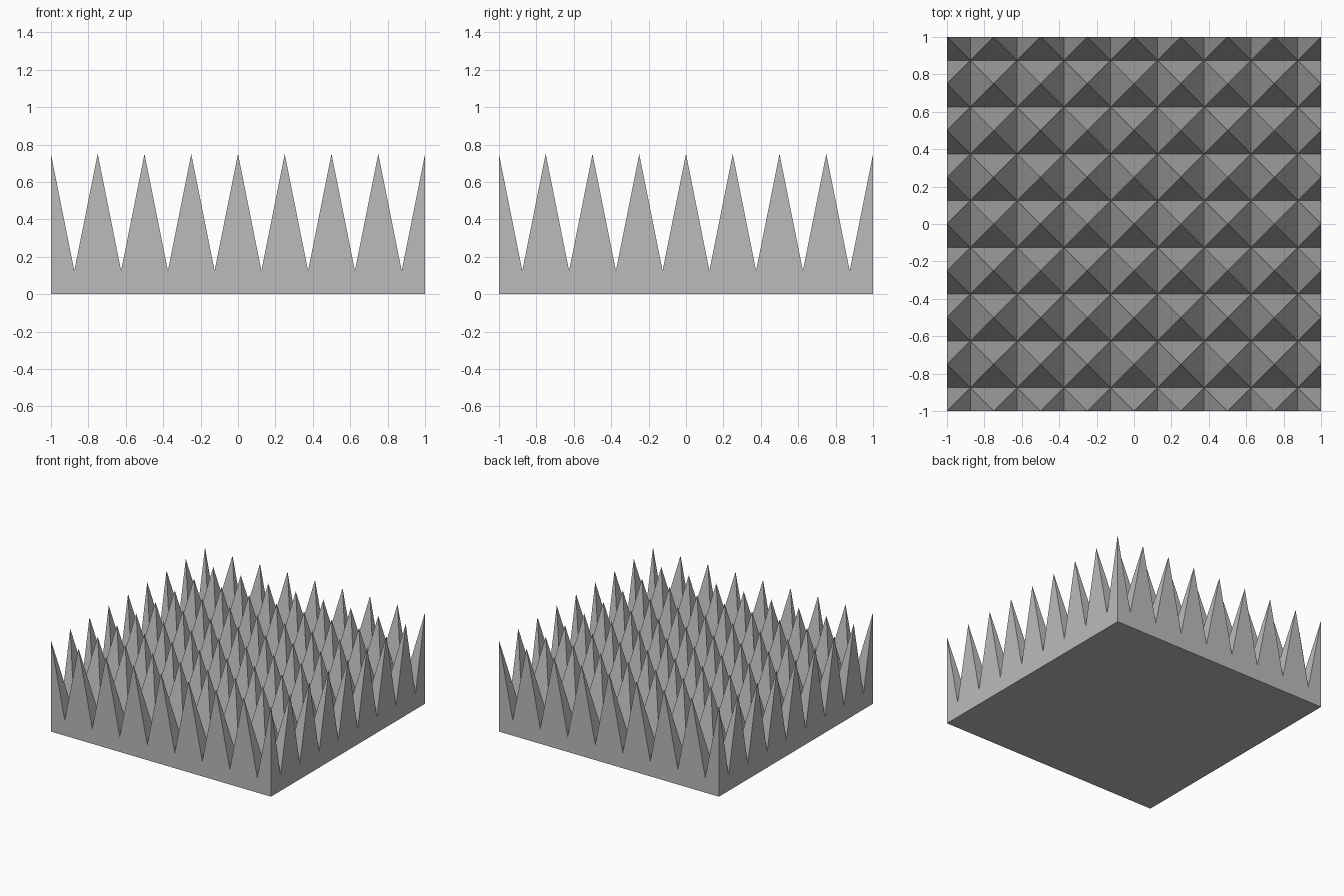
import bpy
import bmesh

SPIKES = 8        # pyramid pitches per side
VALLEY = 0.125    # slab thickness under the grooves
PEAK = 0.75       # height of the tips

cube = bpy.data.objects.get("Cube")
if cube:
    bpy.data.objects.remove(cube, do_unlink=True)

# Foam colour
foam = bpy.data.materials.new("grey foam")
foam.use_nodes = True
grey = (0.5, 0.5, 0.5, 1)
foam.diffuse_color = grey
foam.node_tree.nodes["Principled BSDF"].inputs["Base Color"].default_value = grey

# Height field: every second grid point in both directions is a tip
bm = bmesh.new()
cells = SPIKES * 2
bmesh.ops.create_grid(bm, x_segments=cells, y_segments=cells, size=1)


def is_tip(co):
    return all(round((c + 1) * SPIKES) % 2 == 0 for c in co.xy)


tips = [v for v in bm.verts if is_tip(v.co)]
for v in bm.verts:
    v.co.z = VALLEY
for v in tips:
    v.co.z = PEAK

# Split each cell from its tip to the opposite groove crossing
tip_set = set(tips)
for face in list(bm.faces):
    corners = list(face.verts)
    i = next(k for k, v in enumerate(corners) if v in tip_set)
    bmesh.utils.face_split(face, corners[i], corners[(i + 2) % 4])

# Side walls and flat underside
rim = [e for e in bm.edges if e.is_boundary]
extruded = bmesh.ops.extrude_edge_only(bm, edges=rim)["geom"]
for v in extruded:
    if isinstance(v, bmesh.types.BMVert):
        v.co.z = 0
bmesh.ops.holes_fill(bm, edges=[e for e in bm.edges if e.is_boundary], sides=0)

# Merge coplanar pieces into clean flat faces
bmesh.ops.dissolve_limit(bm, angle_limit=0.01, verts=bm.verts[:], edges=bm.edges[:])
bmesh.ops.recalc_face_normals(bm, faces=bm.faces[:])

mesh = bpy.data.meshes.new("spiked_foam_panel")
bm.to_mesh(mesh)
bm.free()
mesh.materials.append(foam)
panel = bpy.data.objects.new("spiked_foam_panel", mesh)
bpy.context.collection.objects.link(panel)
